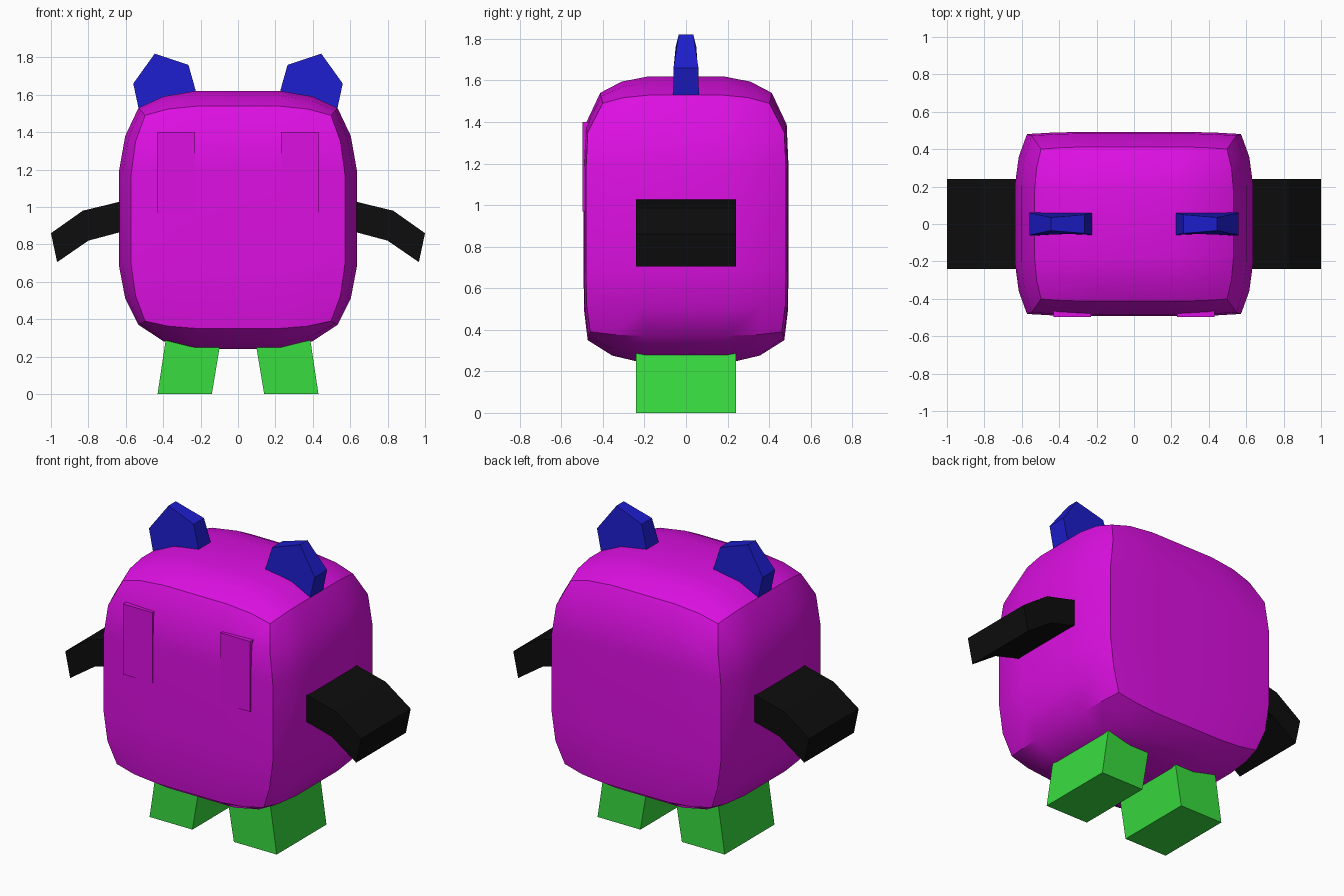
import bpy, bmesh

if "Cube" in bpy.data.objects:
    bpy.data.objects.remove(bpy.data.objects["Cube"])


def material(name, rgb):
    m = bpy.data.materials.new(name)
    m.diffuse_color = (*rgb, 1)
    m.use_nodes = True
    m.node_tree.nodes["Principled BSDF"].inputs["Base Color"].default_value = m.diffuse_color
    return m


MAGENTA = material("magenta", (0.72, 0.005, 0.76))
BLUE = material("blue", (0.012, 0.012, 0.6))
GREEN = material("green", (0.04, 0.72, 0.05))
BLACK = material("black", (0.004, 0.004, 0.004))


def finish(bm, name, mat):
    bmesh.ops.recalc_face_normals(bm, faces=bm.faces)
    me = bpy.data.meshes.new(name)
    bm.to_mesh(me)
    bm.free()
    me.materials.append(mat)
    ob = bpy.data.objects.new(name, me)
    bpy.context.collection.objects.link(ob)
    return ob


def slab_pair(name, profile, mat):
    """Extrude an (x, z, half depth) profile along y, once on each side."""
    for side, s in (("right", 1), ("left", -1)):
        bm = bmesh.new()
        front = [bm.verts.new((s * x, -d, z)) for x, z, d in profile]
        back = [bm.verts.new((s * x, d, z)) for x, z, d in profile]
        bm.faces.new(front)
        bm.faces.new(back[::-1])
        n = len(profile)
        for i in range(n):
            j = (i + 1) % n
            bm.faces.new((front[i], back[i], back[j], front[j]))
        finish(bm, f"{side}_{name}", mat)


def curve(t):
    return max(0, (abs(t) - 0.42) / 0.58) ** 2


def bulge(a, b, c):
    """Map a point of the unit cube onto the pillow-shaped body."""
    fa, fb, fc = curve(a), curve(b), curve(c)
    up = c > 0
    x = a * (0.637 - 0.065 * fb - 0.105 * fc + 0.03 * fb * fc)
    y = b * (0.493 - 0.012 * fa - (0.08 if up else 0.02) * fc ** 2)
    z = c * (0.69 - (0.09 if up else 0.13) * fa
             - (0.08 if up else 0.11) * fb + (0.04 if up else 0.09) * fa * fb)
    return x, y, z + 0.93


# Body: gridded cube with bulging faces
LEVELS = (-1, -0.75, -0.43, 0.43, 0.75, 1)
bm = bmesh.new()
for axis in range(3):
    for s in (-1, 1):
        grid = []
        for u in LEVELS:
            row = []
            for v in LEVELS:
                p = [u, v]
                p.insert(axis, s)
                row.append(bm.verts.new(bulge(*p)))
            grid.append(row)
        for i in range(5):
            for j in range(5):
                bm.faces.new((grid[i][j], grid[i + 1][j],
                              grid[i + 1][j + 1], grid[i][j + 1]))
bmesh.ops.remove_doubles(bm, verts=bm.verts, dist=0.0005)
body = finish(bm, "body", MAGENTA)
bpy.context.view_layer.objects.active = body
body.select_set(True)
bpy.ops.object.shade_smooth_by_angle(angle=0.52)

# Eyes: nearly flush plates on the front
for side, s in (("right", 1), ("left", -1)):
    bm = bmesh.new()
    bmesh.ops.create_cube(bm, size=1)
    bmesh.ops.scale(bm, vec=(0.2, 0.04, 0.43), verts=bm.verts)
    bmesh.ops.translate(bm, vec=(s * 0.33, -0.477, 1.185), verts=bm.verts)
    finish(bm, f"{side}_eye", MAGENTA)

# Ears, thinner toward the tip
slab_pair("ear", [(0.22, 1.60, 0.06), (0.265, 1.76, 0.05), (0.445, 1.82, 0.035),
                  (0.56, 1.66, 0.06), (0.53, 1.52, 0.062), (0.38, 1.52, 0.055)], BLUE)

# Arms, bending down
slab_pair("arm", [(0.5, 1.06, 0.24), (0.83, 0.98, 0.24), (1.0, 0.86, 0.24),
                  (0.967, 0.705, 0.24), (0.80, 0.82, 0.24), (0.5, 0.90, 0.24)], BLACK)

# Legs, leaning outward
slab_pair("leg", [(0.14, 0, 0.24), (0.43, 0, 0.24),
                  (0.385, 0.30, 0.24), (0.09, 0.30, 0.24)], GREEN)
